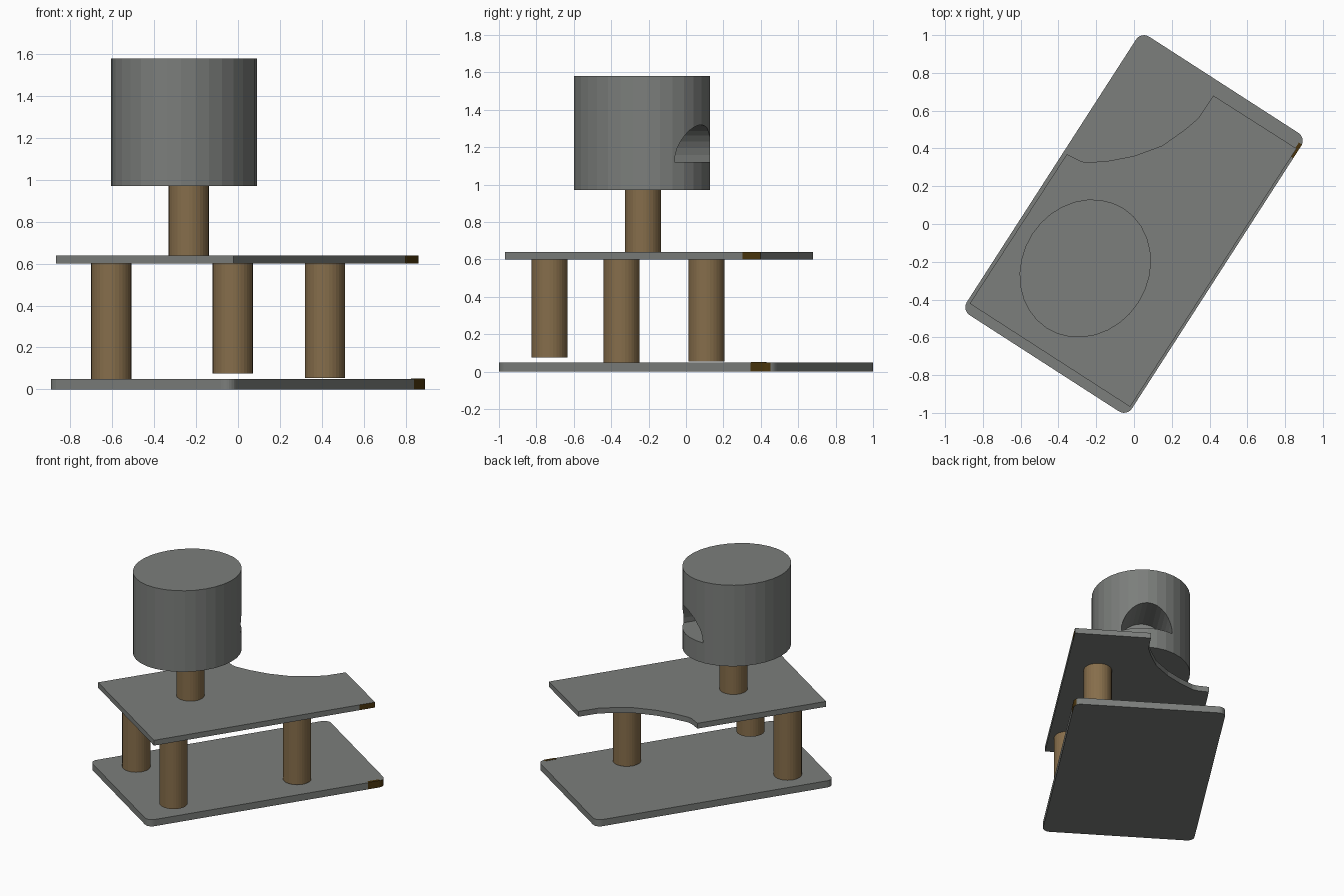
import bpy, bmesh, math
from mathutils import Matrix, Vector

if "Cube" in bpy.data.objects:
    bpy.data.objects.remove(bpy.data.objects["Cube"])

TURN = math.radians(57.2)          # the plates lie turned on the grid
ROT = Matrix.Rotation(TURN, 4, 'Z')


def material(name, rgb):
    m = bpy.data.materials.new(name)
    m.diffuse_color = (*rgb, 1)
    m.use_nodes = True
    m.node_tree.nodes["Principled BSDF"].inputs["Base Color"].default_value = m.diffuse_color
    return m


GREY = material("grey", (0.20, 0.21, 0.20))
WOOD = material("wood_brown", (0.24, 0.155, 0.07))
DARK = material("dark_brown", (0.07, 0.036, 0.004))


def finish(name, bm, mats):
    bmesh.ops.recalc_face_normals(bm, faces=bm.faces)
    me = bpy.data.meshes.new(name)
    bm.to_mesh(me)
    bm.free()
    for m in mats:
        me.materials.append(m)
    ob = bpy.data.objects.new(name, me)
    bpy.context.collection.objects.link(ob)
    return ob


def prism(name, outline, z0, z1, mats, strip=None):
    """Extrude a plan outline; strip = range of u painted on the right-hand edge."""
    bm = bmesh.new()
    face = bm.faces.new([bm.verts.new((x, y, z0)) for x, y in outline])
    ext = bmesh.ops.extrude_face_region(bm, geom=[face])
    top = [v for v in ext["geom"] if isinstance(v, bmesh.types.BMVert)]
    bmesh.ops.translate(bm, verts=top, vec=(0, 0, z1 - z0))
    bmesh.ops.recalc_face_normals(bm, faces=bm.faces)
    if strip:
        for f in bm.faces:
            c = f.calc_center_median()
            if f.normal.y < -0.6 and strip[0] < c.x < strip[1]:
                f.material_index = 1
    bm.transform(ROT)
    return finish(name, bm, mats)


def post(name, x, y, z0, z1, r, mat):
    bm = bmesh.new()
    bmesh.ops.create_cone(bm, cap_ends=True, segments=32, radius1=r, radius2=r, depth=z1 - z0,
                          matrix=Matrix.Translation((x, y, (z0 + z1) / 2)))
    return finish(name, bm, [mat])


# Base plate: rounded rectangle with a dark strip near one corner
L, W, R = 0.877, 0.52, 0.05
outline = [(0.745, -W)]
for cx, cy, start in ((L - R, R - W, -90), (L - R, W - R, 0), (R - L, W - R, 90), (R - L, R - W, 180)):
    for i in range(7):
        a = math.radians(start + i * 15)
        outline.append((cx + R * math.cos(a), cy + R * math.sin(a)))
prism("base_plate", outline, 0, 0.05, [GREY, DARK], (0.745, 0.86))
prism("base_edge_mark", [(0.75, -W), (0.835, -W), (0.835, -0.5), (0.75, -0.5)], 0.049, 0.052, [DARK])

# Upper plate: rectangle with a curved bite out of the back left corner
inv = ROT.inverted()
bite = [(0.42, 0.68), (0.34, 0.56), (0.27, 0.50), (0.15, 0.415), (0.0, 0.36),
        (-0.13, 0.335), (-0.25, 0.325), (-0.28, 0.332), (-0.355, 0.37)]
outline = [(-0.825, -0.507), (0.686, -0.507), (0.802, -0.507)]
outline += [tuple((inv @ Vector((x, y, 0))).xy) for x, y in bite]
outline += [(-0.825, 0.503)]
prism("upper_plate", outline, 0.60, 0.64, [GREY, DARK], (0.69, 0.80))

# Posts between the plates and under the drum
for name, x, y, z0, z1 in (("left_post", -0.605, -0.345, 0.05, 0.60),
                           ("front_post", -0.025, -0.73, 0.075, 0.602),
                           ("right_post", 0.415, 0.11, 0.055, 0.60),
                           ("drum_post", -0.235, -0.23, 0.64, 0.975)):
    post(name, x, y, z0, z1, 0.096, WOOD)

# Drum: slightly oval cylinder
CENTRE = Matrix.Translation((-0.258, -0.235, 0)) @ ROT
drum = post("drum", 0, 0, 0.97, 1.58, 1, GREY)
drum.data.transform(CENTRE @ Matrix.Diagonal((0.377, 0.335, 1, 1)))

# Arched pocket cut into the back of the drum
bm = bmesh.new()
arch = [(0.175 * math.cos(math.pi * i / 16), 1.12 + 0.2 * math.sin(math.pi * i / 16)) for i in range(17)]
face = bm.faces.new([bm.verts.new((0.08, y, z)) for y, z in arch])
ext = bmesh.ops.extrude_face_region(bm, geom=[face])
bmesh.ops.translate(bm, verts=[v for v in ext["geom"] if isinstance(v, bmesh.types.BMVert)],
                    vec=(0.5, 0, 0))
bm.transform(CENTRE)
cutter = finish("arch_cutter", bm, [GREY])
cutter.hide_render = True
cutter.display_type = 'WIRE'
cut = drum.modifiers.new("arch", 'BOOLEAN')
cut.operation = 'DIFFERENCE'
cut.solver = 'EXACT'
cut.object = cutter
